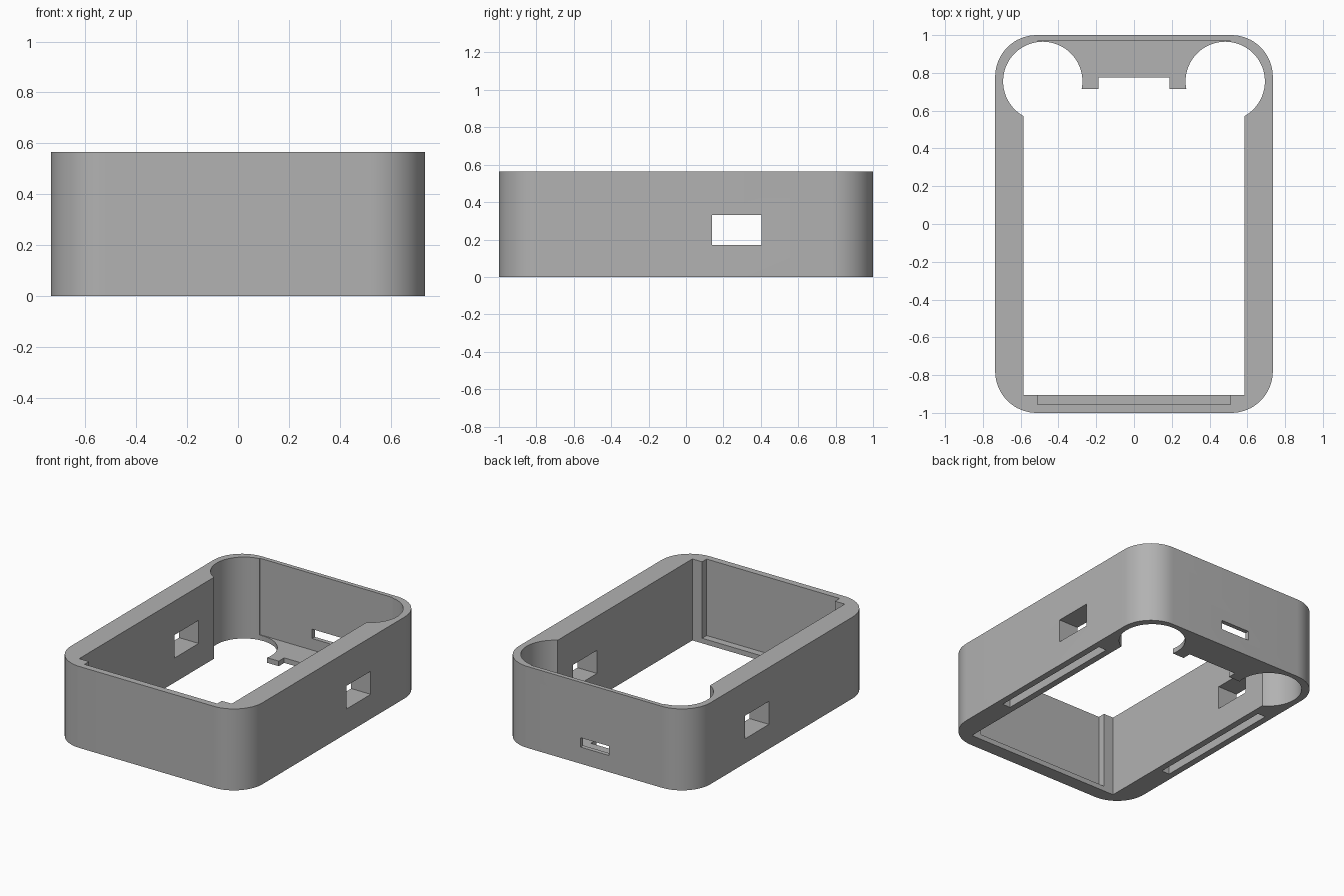
import bpy, bmesh, math

if "Cube" in bpy.data.objects:
    bpy.data.objects.remove(bpy.data.objects["Cube"])

HALF_X, HALF_Y, HEIGHT, RADIUS = 0.735, 1.0, 0.565, 0.22
PLATE = 0.035          # thickness of the floor plate and front ledge
OVER = 0.1             # how far cutters run past the surface

grey = bpy.data.materials.new("grey plastic")
grey.use_nodes = True
COLOUR = (0.445, 0.445, 0.445, 1)
grey.diffuse_color = COLOUR
grey.node_tree.nodes["Principled BSDF"].inputs["Base Color"].default_value = COLOUR


def prism(name, outline, z0, z1):
    """Extrude a flat outline from z0 up to z1."""
    bm = bmesh.new()
    base = bm.faces.new([bm.verts.new((x, y, z0)) for x, y in outline])
    top = bmesh.ops.extrude_face_region(bm, geom=[base])["geom"]
    verts = [v for v in top if isinstance(v, bmesh.types.BMVert)]
    bmesh.ops.translate(bm, vec=(0, 0, z1 - z0), verts=verts)
    bmesh.ops.recalc_face_normals(bm, faces=bm.faces)
    mesh = bpy.data.meshes.new(name)
    bm.to_mesh(mesh)
    bm.free()
    mesh.materials.append(grey)
    obj = bpy.data.objects.new(name, mesh)
    bpy.context.collection.objects.link(obj)
    return obj


def arc(cx, cy, r, start, end, steps):
    angles = [math.radians(start + (end - start) * i / steps) for i in range(steps + 1)]
    return [(cx + r * math.cos(a), cy + r * math.sin(a)) for a in angles]


def box(name, x0, x1, y0, y1, z0, z1):
    return prism(name, [(x0, y0), (x1, y0), (x1, y1), (x0, y1)], z0, z1)


# Rounded outer block
cx, cy = HALF_X - RADIUS, HALF_Y - RADIUS
corners = [(cx, cy), (-cx, cy), (-cx, -cy), (cx, -cy)]
outline = []
for i, (x, y) in enumerate(corners):
    outline += arc(x, y, RADIUS, 90 * i, 90 * i + 90, 16)
case = prism("case_frame", outline, 0, HEIGHT)

TOP = HEIGHT + OVER
cutters = [
    # Main through opening and the notch in the rear floor plate
    box("main_opening", -0.585, 0.585, -0.905, 0.715, -OVER, TOP),
    box("plate_notch", -0.188, 0.188, 0.6, 0.775, -OVER, TOP),
    # Wider space above the rear plate and the front ledge
    box("upper_pocket", -0.51, 0.51, -0.955, 0.97, PLATE, TOP),
    # Side windows, cut through both walls
    box("side_windows", -1, 1, 0.14, 0.405, 0.17, 0.33),
    # Connector slot in the back wall
    box("back_slot", -0.11, 0.11, 0.9, 1.1, 0.115, 0.18),
]
for side in (-1, 1):
    # Round rear corner bores
    cutters.append(prism("corner_bore", arc(side * 0.483, 0.755, 0.21, 0, 354.375, 63), -OVER, TOP))
    # Long grooves under the side walls
    xs = sorted((side * 0.63, side * 0.69))
    cutters.append(box("bottom_groove", *xs, -0.475, 0.475, -OVER, 0.1))

bpy.ops.object.select_all(action="DESELECT")
bpy.context.view_layer.objects.active = case
case.select_set(True)
for cutter in cutters:
    cutter.hide_render = True
    mod = case.modifiers.new(cutter.name, "BOOLEAN")
    mod.operation, mod.solver, mod.object = "DIFFERENCE", "EXACT", cutter
    bpy.ops.object.modifier_apply(modifier=mod.name)
    bpy.data.objects.remove(cutter)

bpy.ops.object.shade_smooth_by_angle(angle=math.radians(30))
